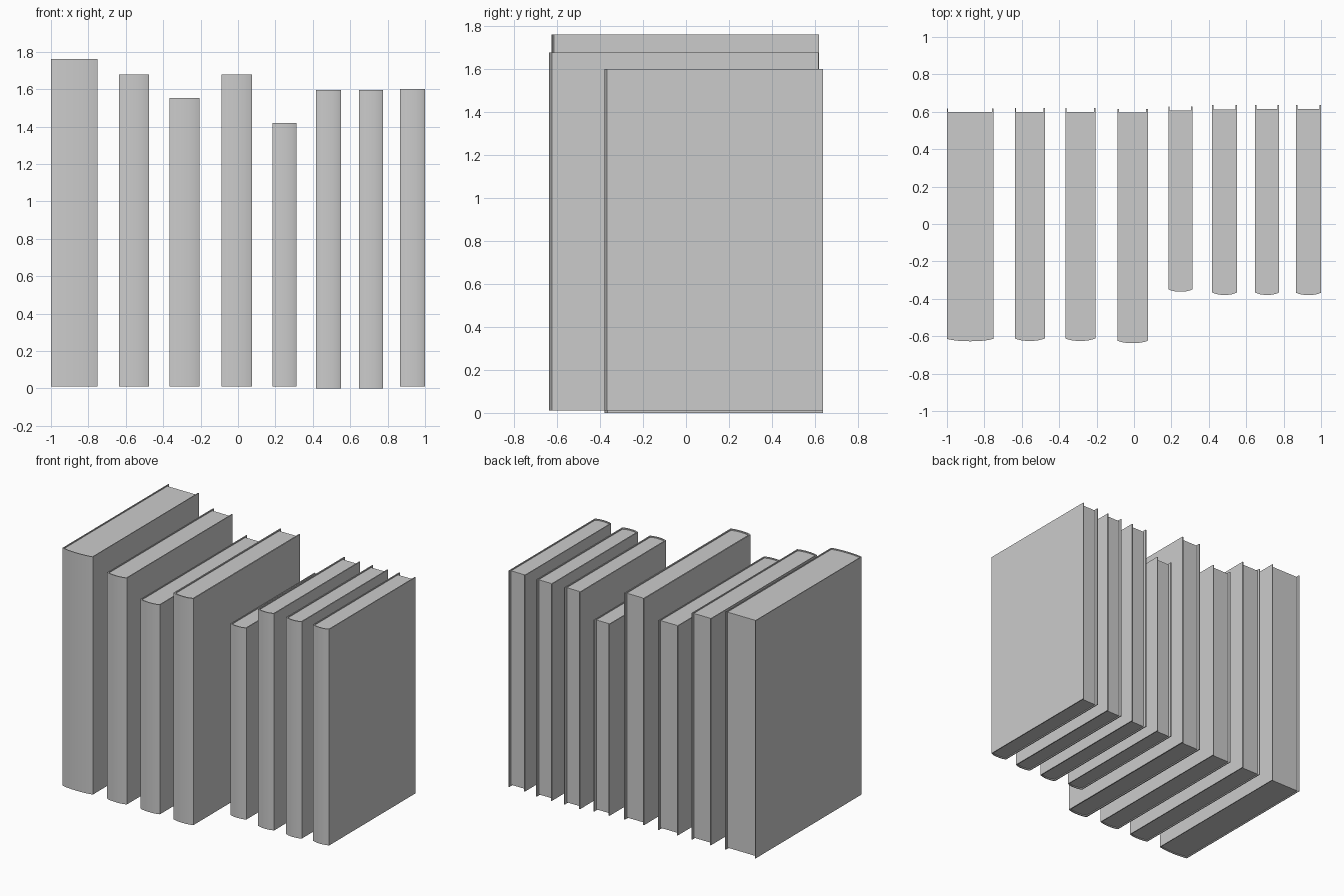
import bpy, bmesh, math

if "Cube" in bpy.data.objects:
    bpy.data.objects.remove(bpy.data.objects["Cube"])

# x left, x right, y spine, y fore-edge, page back, z bottom, z top, cover thickness
BOOKS = [
    (-1.000, -0.752, -0.627, 0.618, 0.600, 0.010, 1.760, 0.006),
    (-0.637, -0.477, -0.625, 0.620, 0.600, 0.010, 1.677, 0.007),
    (-0.367, -0.207, -0.625, 0.620, 0.600, 0.010, 1.552, 0.007),
    (-0.089, 0.074, -0.637, 0.616, 0.595, 0.010, 1.677, 0.009),
    (0.184, 0.313, -0.362, 0.628, 0.606, 0.010, 1.420, 0.007),
    (0.418, 0.551, -0.379, 0.635, 0.611, 0.000, 1.596, 0.008),
    (0.647, 0.776, -0.379, 0.637, 0.616, 0.000, 1.596, 0.008),
    (0.866, 1.000, -0.380, 0.637, 0.615, 0.010, 1.601, 0.007),
]
BULGE, RECESS, STEPS = 0.013, 0.008, 10


def extrude(name, outline, z0, z1):
    bm = bmesh.new()
    face = bm.faces.new([bm.verts.new((x, y, z0)) for x, y in outline])
    top = bmesh.ops.extrude_face_region(bm, geom=[face])
    verts = [v for v in top["geom"] if isinstance(v, bmesh.types.BMVert)]
    bmesh.ops.translate(bm, verts=verts, vec=(0, 0, z1 - z0))
    bmesh.ops.recalc_face_normals(bm, faces=bm.faces)
    mesh = bpy.data.meshes.new(name)
    bm.to_mesh(mesh)
    bm.free()
    obj = bpy.data.objects.new(name, mesh)
    bpy.context.collection.objects.link(obj)
    bpy.ops.object.select_all(action='DESELECT')
    bpy.context.view_layer.objects.active = obj
    obj.select_set(True)
    bpy.ops.object.shade_smooth_by_angle(angle=math.radians(30))


def spine_arc(x0, x1, y):
    # Shallow rounded spine, left to right, deepest point at y
    pts = []
    for i in range(STEPS + 1):
        u = -math.cos(math.pi * i / STEPS)
        pts.append(((x0 + x1) / 2 + u * (x1 - x0) / 2, y + BULGE * abs(u) ** 2.5))
    return pts


for n, (x0, x1, y0, y1, yp, z0, z1, t) in enumerate(BOOKS, 1):
    outer = spine_arc(x0, x1, y0)
    inner = spine_arc(x0 + t, x1 - t, y0 + t)
    # Wrapped cover: two boards and a rounded spine
    extrude(f"book_{n}_cover",
            [(x0, y1)] + outer + [(x1, y1), (x1 - t, y1)] + inner[::-1] + [(x0 + t, y1)],
            z0, z1)
    # Page block, set in from the cover edges
    extrude(f"book_{n}_pages", inner + [(x1 - t, yp), (x0 + t, yp)],
            z0 + RECESS, z1 - RECESS)
